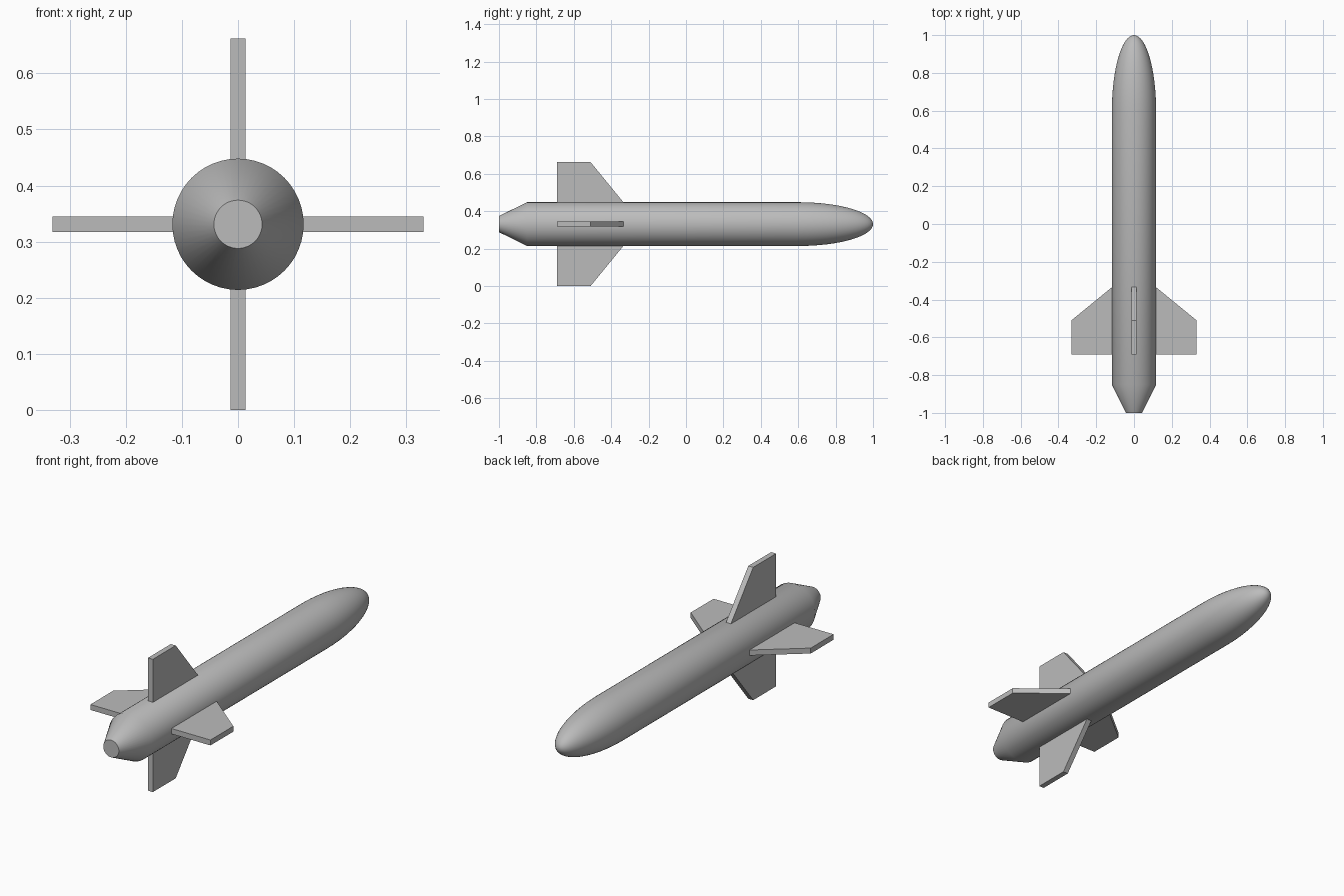
import bpy, bmesh, math
from mathutils import Matrix, Vector

cube = bpy.data.objects.get("Cube")
if cube:
    bpy.data.objects.remove(cube, do_unlink=True)

AXIS_Z = 0.331
RADIUS = 0.117
SIDES = 48

grey = bpy.data.materials.new("plain_grey")
grey.use_nodes = True
colour = (0.5, 0.5, 0.5, 1)
grey.diffuse_color = colour
grey.node_tree.nodes["Principled BSDF"].inputs["Base Color"].default_value = colour


def add_object(name, bm):
    bmesh.ops.recalc_face_normals(bm, faces=bm.faces)
    mesh = bpy.data.meshes.new(name)
    bm.to_mesh(mesh)
    bm.free()
    mesh.materials.append(grey)
    obj = bpy.data.objects.new(name, mesh)
    obj.location.z = AXIS_Z
    bpy.context.collection.objects.link(obj)
    return obj


# Body: tapered tail, straight tube and elliptical nose, lathed around the y axis
profile = [(0, -1), (0.043, -1), (RADIUS, -0.85)]
for i in range(17):
    a = math.pi / 2 * i / 16
    profile.append((RADIUS * math.cos(a), 0.6 + 0.4 * math.sin(a)))
bm = bmesh.new()
points = [bm.verts.new((r, y, 0)) for r, y in profile]
edges = [bm.edges.new(pair) for pair in zip(points, points[1:])]
bmesh.ops.spin(bm, geom=points + edges, cent=(0, 0, 0), axis=(0, 1, 0),
               angle=math.tau, steps=SIDES, use_merge=True)
bmesh.ops.remove_doubles(bm, verts=bm.verts, dist=0.0001)
body = add_object("body", bm)
bpy.ops.object.select_all(action="DESELECT")
body.select_set(True)
bpy.context.view_layer.objects.active = body
bpy.ops.object.shade_smooth_by_angle(angle=math.radians(40))

# Fins: one swept plate turned to four positions around the body
outline = [(0.1, -0.69), (0.331, -0.69), (0.331, -0.51), (0.1, -0.321)]
thickness = 0.027
for i, name in enumerate(("left_fin", "bottom_fin", "right_fin", "top_fin")):
    bm = bmesh.new()
    face = bm.faces.new([bm.verts.new((r, y, -thickness / 2)) for r, y in outline])
    solid = bmesh.ops.extrude_face_region(bm, geom=[face])
    top = [g for g in solid["geom"] if isinstance(g, bmesh.types.BMVert)]
    bmesh.ops.translate(bm, verts=top, vec=Vector((0, 0, thickness)))
    bmesh.ops.rotate(bm, verts=bm.verts, cent=(0, 0, 0),
                     matrix=Matrix.Rotation(i * math.pi / 2, 3, "Y"))
    add_object(name, bm)
